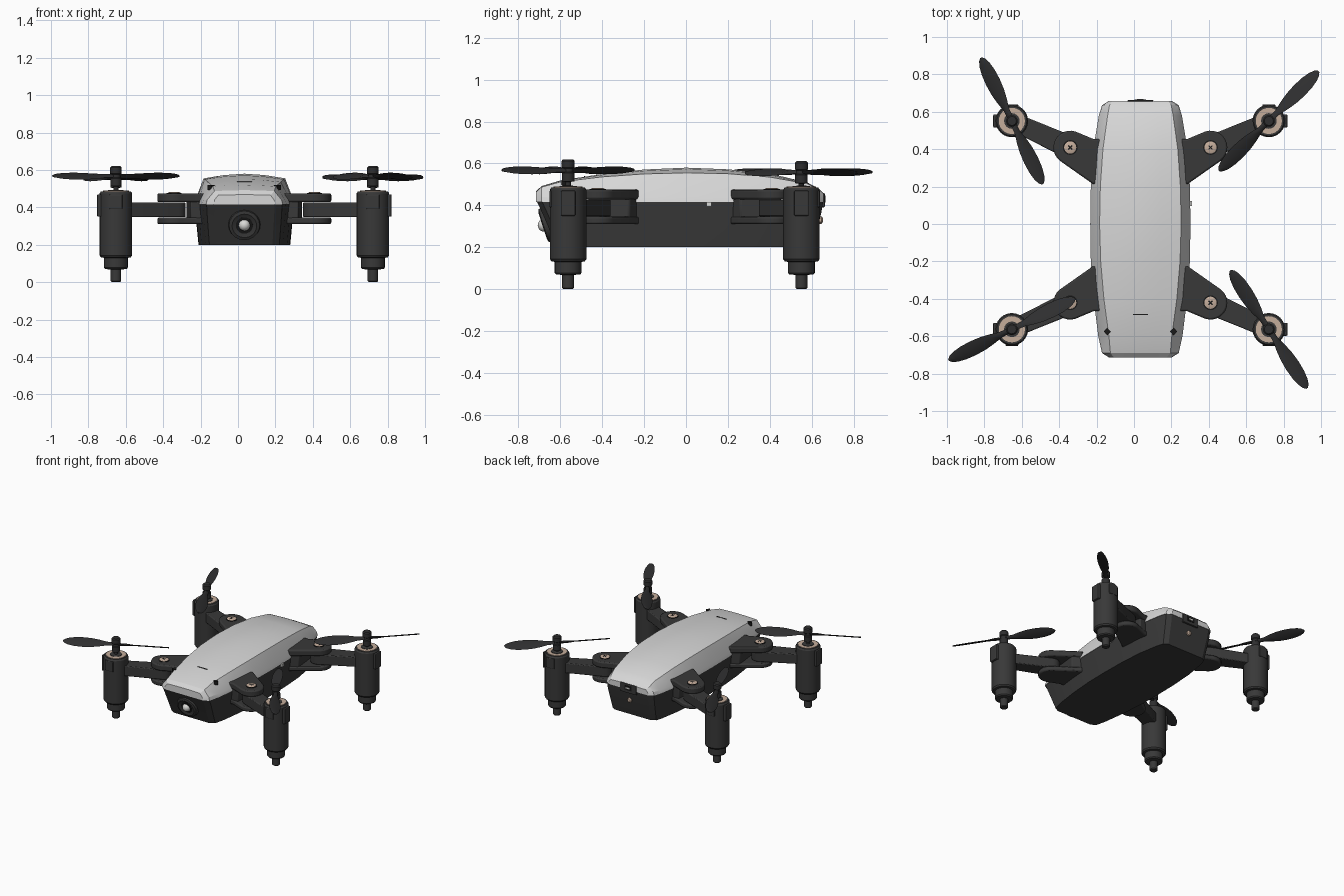
import bpy, bmesh, math
from mathutils import Vector, Matrix

if "Cube" in bpy.data.objects:
    bpy.data.objects.remove(bpy.data.objects["Cube"])

CX, CY = 0.034, -0.006   # symmetry centre of the airframe


def material(name, rgb):
    m = bpy.data.materials.new(name)
    m.diffuse_color = (*rgb, 1)
    m.use_nodes = True
    m.node_tree.nodes["Principled BSDF"].inputs["Base Color"].default_value = m.diffuse_color
    return m


SHELL = material("light grey", (0.68, 0.68, 0.68))
DARK = material("charcoal", (0.04, 0.04, 0.04))
BLADE = material("blade black", (0.028, 0.028, 0.029))
BLACK = material("black", (0.01, 0.01, 0.01))
TAN = material("copper tan", (0.56, 0.42, 0.33))
LENS = material("lens white", (0.7, 0.7, 0.68))


def finish(name, bm, mat, smooth=30, bevel=0):
    bmesh.ops.recalc_face_normals(bm, faces=bm.faces)
    me = bpy.data.meshes.new(name)
    bm.to_mesh(me)
    bm.free()
    ob = bpy.data.objects.new(name, me)
    bpy.context.collection.objects.link(ob)
    me.materials.append(mat)
    if bevel:
        b = ob.modifiers.new("bevel", 'BEVEL')
        b.width, b.segments, b.limit_method = bevel, 2, 'ANGLE'
        b.angle_limit = math.radians(40)
    if smooth:
        bpy.ops.object.select_all(action='DESELECT')
        ob.select_set(True)
        bpy.context.view_layer.objects.active = ob
        bpy.ops.object.shade_smooth_by_angle(angle=math.radians(smooth))
    return ob


def add_loft(bm, rings):
    """Skin closed rings of equal length and cap both ends."""
    vr = [[bm.verts.new(p) for p in r] for r in rings]
    n = len(vr[0])
    for a, b in zip(vr, vr[1:]):
        for i in range(n):
            j = (i + 1) % n
            bm.faces.new((a[i], a[j], b[j], b[i]))
    bm.faces.new(vr[0])
    bm.faces.new(vr[-1])


def lathe(name, profile, mat, loc, n=24, rot=None, smooth=30):
    bm = bmesh.new()
    add_loft(bm, [[(r * math.cos(2 * math.pi * i / n), r * math.sin(2 * math.pi * i / n), z)
                   for i in range(n)] for r, z in profile])
    bm.transform(Matrix.Translation(loc) @ (rot or Matrix()))
    return finish(name, bm, mat, smooth)


def box(name, loc, size, mat, rot=None, bevel=0):
    bm = bmesh.new()
    bmesh.ops.create_cube(bm, size=1)
    bm.transform(Matrix.Translation(loc) @ (rot or Matrix()) @ Matrix.Diagonal((*size, 1)))
    return finish(name, bm, mat, 0, bevel)


def prism(bm, pts, z0, z1):
    add_loft(bm, [[(x, y, z) for x, y in pts] for z in (z0, z1)])


def arc(c, r, a0, a1, n):
    return [(c[0] + r * math.cos(math.radians(a0 + (a1 - a0) * i / n)),
             c[1] + r * math.sin(math.radians(a0 + (a1 - a0) * i / n))) for i in range(n + 1)]


# Upper shell: y, half width, top half width, edge height, crown height
stations = [(-0.715, .165, .14, .465, .468), (-0.69, .205, .16, .487, .492),
            (-0.6, .225, .168, .512, .519), (-0.4, .25, .195, .536, .550),
            (-0.2, .265, .212, .550, .571), (0, .268, .218, .555, .58),
            (0.2, .265, .214, .551, .572), (0.4, .252, .20, .535, .552),
            (0.58, .222, .175, .503, .509), (0.635, .205, .165, .475, .479),
            (0.657, .17, .15, .455, .458)]
bm = bmesh.new()
add_loft(bm, [[(CX + x, y, z) for x, z in
               ((-w, .415), (-w + .006, .44), (-t, e), (-t / 2, e + .7 * (c - e)), (0, c),
                (t / 2, e + .7 * (c - e)), (t, e), (w - .006, .44), (w, .415))]
              for y, w, t, e, c in stations])
finish("upper_shell", bm, SHELL, 22)

# Lower hull follows the shell outline and tapers toward the belly
side = [(w - .003, y * .997) for y, w, *_ in stations]
outline = side + [(-x, y) for x, y in reversed(side)]
bm = bmesh.new()
rings = []
for z, fx, ff, fr in ((.2, .925, .865, .92), (.36, .985, .96, .985), (.42, 1, 1, 1)):
    rings.append([(CX + x * fx, y * (ff if y < 0 else fr), z) for x, y in outline])
add_loft(bm, rings)
finish("lower_hull", bm, DARK, 20)

# Nose camera with a dished bezel and round lens
tilt = Matrix.Rotation(math.radians(108), 4, 'X')
lathe("camera_bezel", [(.088, -.02), (.082, .008), (.066, .013), (.034, .002)],
      DARK, (CX, -.672, .305), 20, tilt)
lathe("camera_recess", [(.046, 0), (.046, .0075), (.02, .0078)], BLACK, (CX, -.672, .305), 20, tilt)
bm = bmesh.new()
bmesh.ops.create_uvsphere(bm, u_segments=16, v_segments=10, radius=.031)
bmesh.ops.translate(bm, verts=bm.verts, vec=(CX, -.677, .305))
finish("camera_lens", bm, LENS, 60)

# Small shell and hull details
for s in (-1, 1):
    box("nose_light", (CX + s * .177, -.575, .506), (.028, .028, .026), BLACK,
        Matrix.Rotation(math.radians(45), 4, 'Z'))
box("shell_slot", (CX, -.485, .535), (.08, .005, .008), BLACK)
box("rear_port_block", (CX, .648, .425), (.14, .03, .07), DARK, bevel=.006)
box("rear_port", (CX, .662, .43), (.06, .006, .035), BLACK)
box("rear_port_tongue", (CX, .664, .43), (.035, .006, .01), LENS)
lathe("rear_button", [(.018, -.01), (.018, .012), (.01, .018)], TAN, (CX, .635, .33), 12,
      Matrix.Rotation(math.radians(-90), 4, 'X'))
box("side_switch", (CX + .268, .11, .405), (.016, .025, .022), LENS)

# Folding arms, motors and propellers, one set per corner
pivot, motor = Vector((.375, .415)), Vector((.687, .557))
direction = (motor - pivot).normalized()
across = Vector((-direction.y, direction.x))
heading = math.degrees(math.atan2(direction.y, direction.x))
knuckle = [(.19, .22), (.254, .22)] + arc(pivot, .09, -52, 108, 12) + [(.25, .46), (.19, .46)]
web = [(.19, .23), (.256, .23), (.31, .265), (.29, .46), (.19, .45)]
beam = arc(pivot, .062, heading + 90, heading + 270, 10) + \
    [tuple(motor - across * .047), tuple(motor + across * .047)]

blade_sections = [(.0, .03), (.07, .036), (.12, .062), (.17, .08), (.23, .088),
                  (.29, .082), (.335, .064), (.362, .04), (.376, .012)]


def propeller(loc, angle):
    bm = bmesh.new()
    for a in (angle, angle + 180):
        rings = []
        for r, w in blade_sections:
            # clockwise edge raised
            pitch = Matrix.Rotation(math.radians(-25), 4, 'X')
            thick = .004 if r > .1 else .009
            pts = [(w / 2, 0), (w / 4, thick), (-w / 4, thick),
                   (-w / 2, 0), (-w / 4, -thick), (w / 4, -thick)]
            m = Matrix.Translation(loc) @ Matrix.Rotation(math.radians(a), 4, 'Z') @ pitch
            rings.append([m @ Vector((r, y, z)) for y, z in pts])
        add_loft(bm, rings)
    finish("propeller", bm, BLADE, 50)


spin = {(-1, 1): 116, (1, 1): 45, (-1, -1): 26, (1, -1): 123}
for (sx, sy), angle in spin.items():
    def place(p, z):
        return Vector((CX + sx * p[0], CY + sy * p[1], z))

    def corner_prism(name, parts, mat, bevel):
        bm = bmesh.new()
        for pts, z0, z1 in parts:
            prism(bm, [place(p, 0)[:2] for p in pts], z0, z1)
        finish(name, bm, mat, 30, bevel)

    corner_prism("arm_fork", [(knuckle, .428, .475), (knuckle, .31, .346), (web, .33, .45)],
                 DARK, .009)
    corner_prism("arm_beam", [(beam, .348, .426)], DARK, .006)

    # Hinge screw
    c = place(pivot, .475)
    lathe("screw_seat", [(.04, -.01), (.04, .003), (.034, .003)], BLACK, c, 16)
    lathe("hinge_screw", [(.033, -.01), (.033, .004), (.026, .007)], TAN, c, 16)
    for q in (0, 90):
        box("screw_slot", c + Vector((0, 0, .006)), (.03, .006, .004), BLACK,
            Matrix.Rotation(math.radians(q + 45), 4, 'Z'))

    # Motor pod with stepped foot
    m = place(motor, 0)
    lathe("motor_pod", [(.022, 0), (.028, .006), (.028, .068), (.058, .07), (.064, .078),
                        (.064, .13), (.08, .133), (.087, .143), (.087, .475), (.08, .486),
                        (.03, .486)], DARK, m, 24)
    lathe("motor_winding", [(.07, .48), (.07, .489), (.04, .489)], TAN, m, 24)
    lathe("motor_cap", [(.042, .48), (.042, .492), (.02, .494)], DARK, m, 16)
    box("motor_clip", m + Vector((sx * .082, 0, .41)), (.036, .07, .12), DARK, bevel=.006)
    box("motor_clip_side", m + Vector((0, sy * .076, .43)), (.07, .026, .08), DARK, bevel=.006)

    # Propeller hub and blades
    h = .567 if sy < 0 else .558
    lathe("propeller_hub", [(.013, .485 - h), (.013, -.055), (.03, -.052), (.03, -.012),
                            (.024, -.008), (.024, .008), (.031, .014), (.031, .045), (.024, .053)],
          BLADE, place(motor, h), 16)
    propeller(place(motor, h), angle)
